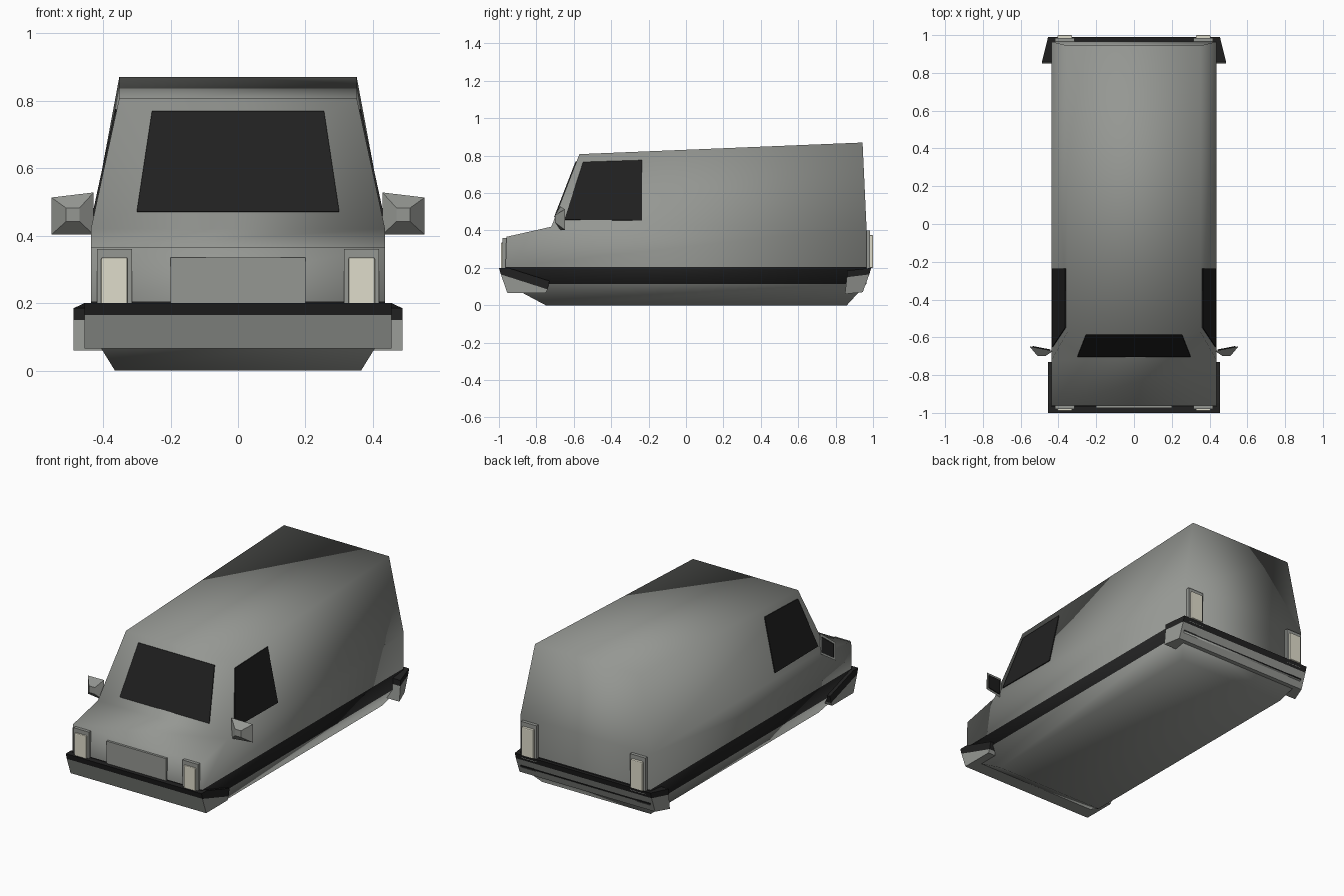
import bpy, bmesh
from mathutils import Vector

if "Cube" in bpy.data.objects:
    bpy.data.objects.remove(bpy.data.objects["Cube"])


def material(name, r, g, b):
    m = bpy.data.materials.new(name)
    m.diffuse_color = (r, g, b, 1)
    m.use_nodes = True
    m.node_tree.nodes["Principled BSDF"].inputs["Base Color"].default_value = m.diffuse_color
    return m


GREY = material("grey_paint", 0.30, 0.31, 0.29)
BLACK = material("black_trim", 0.015, 0.015, 0.015)
CREAM = material("cream_lamp", 0.74, 0.72, 0.60)


def make(name, verts, faces, mats, smooth=False):
    """Mesh object; each face is (vertex indices, material slot)."""
    bm = bmesh.new()
    vs = [bm.verts.new(v) for v in verts]
    for idx, slot in faces:
        f = bm.faces.new([vs[i] for i in idx])
        f.material_index = slot
        f.smooth = smooth
    bmesh.ops.recalc_face_normals(bm, faces=bm.faces)
    me = bpy.data.meshes.new(name)
    bm.to_mesh(me)
    bm.free()
    for m in mats:
        me.materials.append(m)
    ob = bpy.data.objects.new(name, me)
    bpy.context.collection.objects.link(ob)
    return ob


def loft(name, a, b, mat):
    """Closed solid between two matching outlines."""
    n = len(a)
    faces = [(list(range(n)), 0), (list(range(n, 2 * n)), 0)]
    faces += [([i, (i + 1) % n, n + (i + 1) % n, n + i], 0) for i in range(n)]
    return make(name, list(a) + list(b), faces, [mat])


def plate(name, pts, out, mat):
    """Thin plate lying just proud of a surface."""
    o = Vector(out).normalized()
    return loft(name, [Vector(p) - o * 0.003 for p in pts],
                [Vector(p) + o * 0.005 for p in pts], mat)


def box(name, x0, x1, y0, y1, z0, z1, mat, bevel=0):
    a = [(x0, y0, z0), (x1, y0, z0), (x1, y1, z0), (x0, y1, z0)]
    ob = loft(name, a, [(x, y, z1) for x, y, _ in a], mat)
    if bevel:
        m = ob.modifiers.new("bevel", 'BEVEL')
        m.width = bevel
        m.segments = 2
    return ob


def bar(name, profile, mat):
    """Cross bar from (y, z, half width) profile points."""
    return loft(name, [(-w, y, z) for y, z, w in profile],
                [(w, y, z) for y, z, w in profile], mat)


# Body shell: even indices left, odd indices right
W, R = 0.436, 0.352
half = [(0.365, -0.75, 0), (0.365, 0.86, 0),              # floor
        (W, -0.965, 0.115), (W, 0.965, 0.115),            # sill
        (W, -0.965, 0.205), (W, 0.965, 0.205),            # stripe top
        (W, -0.96, 0.366), (W, -0.72, 0.42), (W, 0.965, 0.42),
        (R, -0.57, 0.808), (R, 0.944, 0.87)]              # roof
verts = [(s * x, y, z) for x, y, z in half for s in (-1, 1)]
faces = []
for p, q, slot in [(0, 1, 0), (0, 2, 0), (1, 3, 0), (2, 4, 1), (3, 5, 1),
                   (4, 6, 0), (6, 7, 0), (7, 9, 0), (9, 10, 0), (10, 8, 0), (8, 5, 0)]:
    faces.append(([2 * p, 2 * p + 1, 2 * q + 1, 2 * q], slot))
for loop, slot in [((0, 1, 3, 2), 0), ((2, 3, 5, 4), 1), ((4, 7, 6), 0),
                   ((4, 5, 8, 7), 0), ((7, 8, 9), 0), ((8, 10, 9), 0)]:
    for s in (0, 1):
        faces.append(([2 * i + s for i in loop], slot))
make("van_body", verts, faces, [GREY, BLACK], smooth=True)

# Windscreen
shield_y = lambda z: -0.72 + (z - 0.42) * 0.15 / 0.388
plate("windscreen", [(x, shield_y(z), z) for x, z in
                     [(-0.30, 0.47), (0.30, 0.47), (0.255, 0.768), (-0.255, 0.768)]],
      (0, -0.388, 0.15), BLACK)

# Bumpers with black top bands
bar("front_bumper_trim", [(-1.0, 0.2, 0.455), (-0.95, 0.2, 0.455), (-0.73, 0.13, 0.455),
                          (-0.74, 0.085, 0.455), (-0.99, 0.165, 0.455)], BLACK)
bar("front_bumper", [(-0.99, 0.165, 0.455), (-0.74, 0.085, 0.455),
                     (-0.75, 0.065, 0.455), (-0.955, 0.065, 0.455)], GREY)
bar("rear_bumper_trim", [(0.99, 0.2, 0.455), (0.86, 0.185, 0.487),
                         (0.86, 0.15, 0.487), (0.98, 0.165, 0.455)], BLACK)
bar("rear_bumper", [(0.98, 0.165, 0.455), (0.86, 0.15, 0.487),
                    (0.85, 0.06, 0.487), (0.945, 0.07, 0.455)], GREY)

# Front panel
box("front_panel", -0.2, 0.2, -0.975, -0.95, 0.19, 0.335, GREY)

for s, side in ((-1, "left"), (1, "right")):
    # Door window
    plate(side + "_window",
          [(s * (W - (z - 0.42) * 0.084 / 0.388), y, z) for y, z in
           [(-0.65, 0.457), (-0.235, 0.453), (-0.235, 0.775), (-0.55, 0.765)]],
          (s * 0.388, 0, 0.084), BLACK)

    # Lamps and their housings
    xs = sorted((s * 0.314, s * 0.418))
    box(side + "_headlamp_housing", *xs, -0.98, -0.94, 0.17, 0.36, GREY)
    box(side + "_tail_lamp_housing", *xs, 0.94, 0.985, 0.18, 0.40, GREY)
    xs = sorted((s * 0.327, s * 0.406))
    box(side + "_headlamp", *xs, -0.99, -0.96, 0.18, 0.335, CREAM, 0.005)
    box(side + "_tail_lamp", *xs, 0.96, 1.0, 0.2, 0.375, CREAM, 0.005)

    # Door mirror: tapered shell with dark glass at the back
    back = [Vector((s * x, y, z)) for x, y, z in
            [(0.428, -0.672, 0.403), (0.553, -0.648, 0.403),
             (0.553, -0.648, 0.513), (0.428, -0.672, 0.528)]]
    tip = [(s * (0.49 + dx), -0.7, 0.462 + dz) for dx, dz in
           [(-0.02, -0.02), (0.02, -0.02), (0.02, 0.02), (-0.02, 0.02)]]
    loft(side + "_mirror", back, tip, GREY)
    mid = sum(back, Vector()) / 4
    plate(side + "_mirror_glass", [mid + (p - mid) * 0.75 for p in back],
          (-s * 0.19, 1, 0), BLACK)
